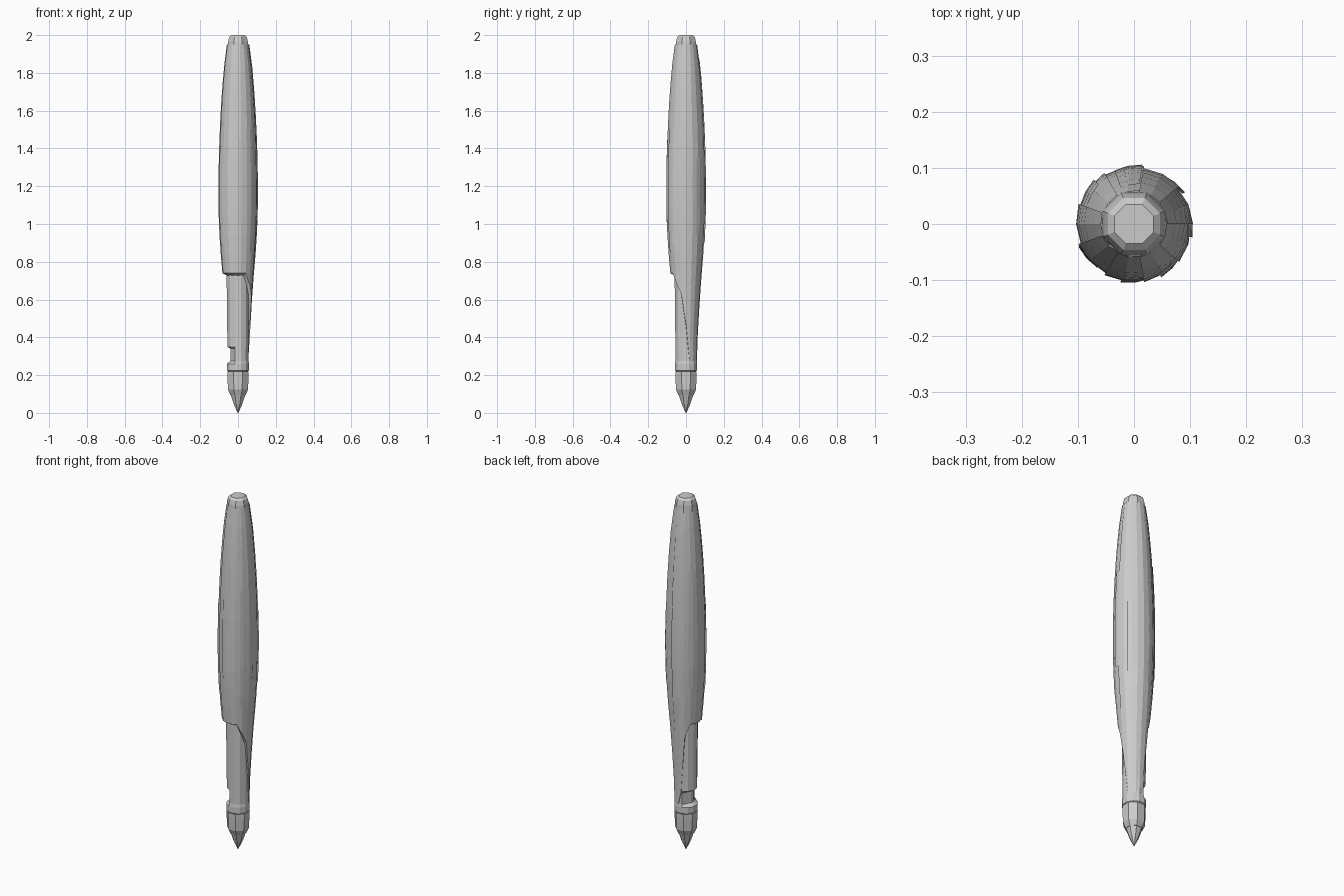
import bpy, math

if "Cube" in bpy.data.objects:
    bpy.data.objects.remove(bpy.data.objects["Cube"])

def make(name, verts, faces):
    me = bpy.data.meshes.new(name)
    me.from_pydata(verts, [], faces)
    me.update()
    ob = bpy.data.objects.new(name, me)
    bpy.context.collection.objects.link(ob)
    return ob

def lathe(name, prof, n, radius=lambda r, z, a: r, phase=0.5):
    """Faceted turned part; a radius hook allows dents."""
    verts, faces = [], []
    for r, z in prof:
        for i in range(n):
            a = (i + phase) * 2 * math.pi / n
            q = radius(r, z, a)
            verts.append((q * math.cos(a), q * math.sin(a), z))
    for j in range(len(prof) - 1):
        for i in range(n):
            k = (i + 1) % n
            faces.append((j*n + i, j*n + k, (j+1)*n + k, (j+1)*n + i))
    faces.append(tuple(range(n))[::-1])
    faces.append(tuple((len(prof) - 1) * n + i for i in range(n)))
    return make(name, verts, faces)

def interp(table, x):
    if x <= table[0][0]:
        return table[0][1]
    for (x0, y0), (x1, y1) in zip(table, table[1:]):
        if x <= x1:
            return y0 + (y1 - y0) * (x - x0) / (x1 - x0)
    return table[-1][1]

# Radius of the wrapped canopy by height, and hem height by angle
COVER = [(0.27, 0.057), (0.4, 0.061), (0.6, 0.072), (0.75, 0.083), (0.9, 0.096),
         (1.05, 0.102), (1.2, 0.103), (1.35, 0.101), (1.5, 0.096), (1.65, 0.088),
         (1.8, 0.077), (1.9, 0.066), (1.96, 0.057)]
HEM = [(-180, 0.74), (-60, 0.74), (-8, 0.6), (12, 0.27), (95, 0.27),
       (125, 0.74), (180, 0.74)]

def fold(name, start, span, steps, low, high, z0=None, z1=1.95):
    """Canopy panel whose radius grows from its tucked edge to its free edge."""
    rows = 12
    verts, faces = [], []
    for i in range(steps + 1):
        t = i / steps
        deg = start - span * t
        a = math.radians(deg)
        wrapped = (deg + 180) % 360 - 180
        bottom = interp(HEM, wrapped) if z0 is None else z0
        s = low + (high - low) * t
        pts = []
        if z0 is None:
            pts.append((0.055, bottom - 0.015))
        for j in range(rows + 1):
            z = bottom + (z1 - bottom) * j / rows
            pts.append((interp(COVER, z) * s, z))
        verts += [(r * math.cos(a), r * math.sin(a), z) for r, z in pts]
    m = len(verts) // (steps + 1)
    for i in range(steps):
        for j in range(m - 1):
            p = i * m + j
            faces.append((p, p + 1, p + m + 1, p + m))
    return make(name, verts, faces)

# Pointed tip and ferrule
lathe("tip", [(0.002, 0), (0.024, 0.045), (0.043, 0.1), (0.046, 0.105)], 8)
lathe("ferrule", [(0.044, 0.095), (0.058, 0.125), (0.06, 0.2), (0.06, 0.22)], 8)

# Narrow lower sleeve, notched on the left
def notch(r, z, a):
    return r - 0.017 if 0.27 < z < 0.345 and math.cos(a) < -0.5 else r
lathe("lower_sleeve", [(0.05, 0.215), (0.061, 0.225), (0.061, 0.26), (0.058, 0.275),
                       (0.058, 0.34), (0.058, 0.35), (0.061, 0.6), (0.063, 0.78)],
      12, notch)

# Overlapping canopy folds
for k in range(9):
    fold(f"canopy_fold_{k + 1}", 100 + 40 * k, 60, 3, 0.965, 1.025)

# Loose pleats lying on the folds
PLEATS = [(110, 0.9, 1.87), (60, 0.95, 1.35), (15, 1.0, 1.55), (-35, 0.85, 1.5),
          (-75, 1.0, 1.45), (-130, 0.9, 1.4), (160, 0.95, 1.6)]
for k, (deg, z0, z1) in enumerate(PLEATS):
    fold(f"pleat_{k + 1}", deg, 28, 2, 0.99, 1.04, z0, z1)

# Rounded top cap
lathe("top_cap", [(0.055, 1.9), (0.061, 1.925), (0.057, 1.965), (0.05, 1.99), (0.038, 2.0)], 8)
